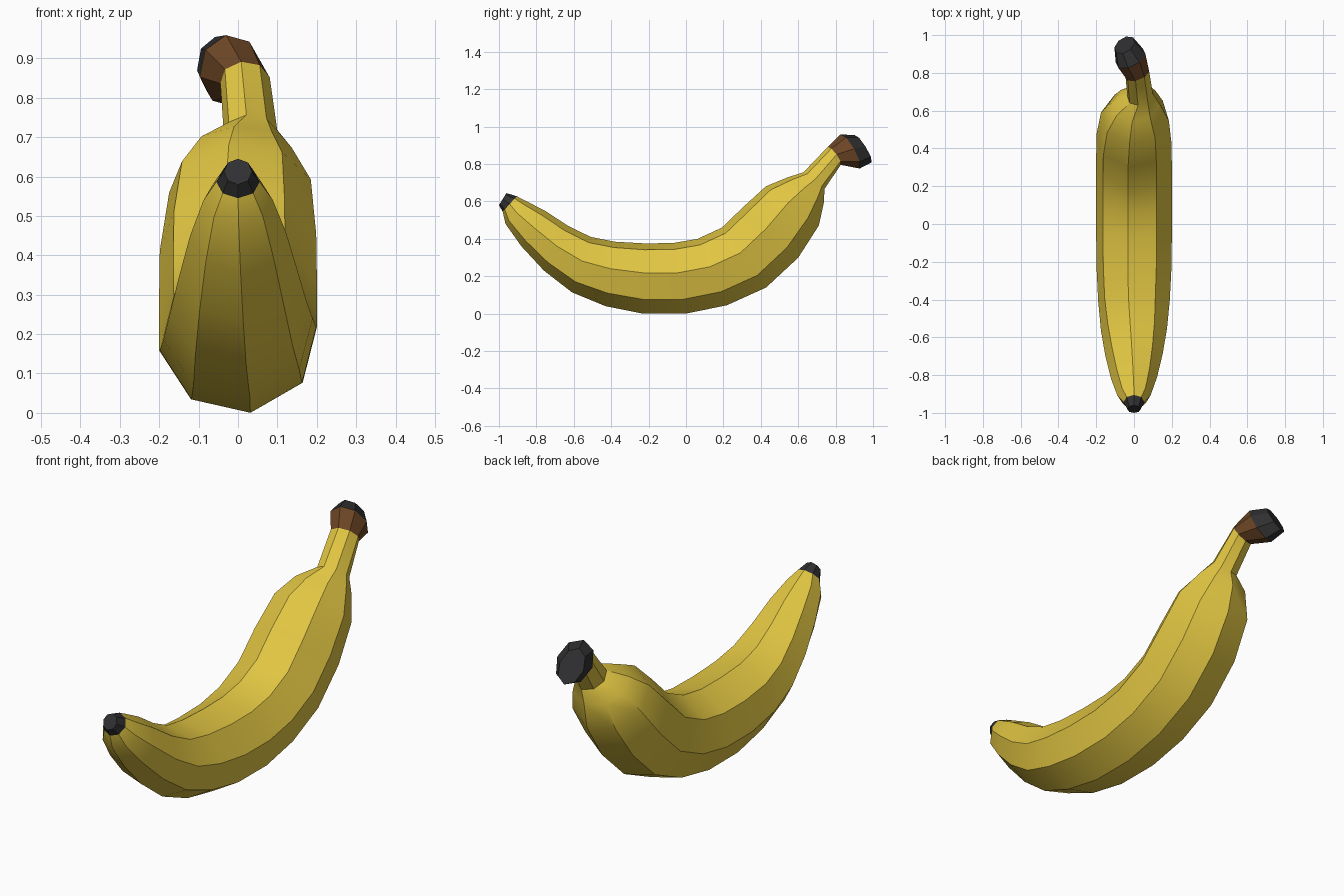
import bpy, bmesh, math
from mathutils import Vector

if "Cube" in bpy.data.objects:
    bpy.data.objects.remove(bpy.data.objects["Cube"])

SIDES = 8

# ring: underside (y, z), topside (y, z), centre x, half width, twist deg, yaw deg
tip = [
    (-1.00, .580, -.960, .645, 0, .036, 0, 0),
    (-.980, .545, -.905, .628, 0, .055, 0, 0),
]
body = [
    tip[-1],
    (-.965, .480, -.850, .600, 0, .088, 1, 0),
    (-.880, .360, -.750, .548, 0, .122, 3, 0),
    (-.760, .230, -.630, .470, 0, .152, 5, 0),
    (-.610, .113, -.510, .412, 0, .176, 7, 0),
    (-.430, .038, -.380, .387, 0, .192, 9, 0),
    (-.230, -.002, -.220, .378, 0, .201, 9, 0),
    (.000, -.002, -.070, .380, 0, .203, 9, 0),
    (.220, .043, .060, .402, 0, .203, 9, 0),
    (.430, .138, .190, .462, 0, .203, 9, 0),
    (.602, .298, .300, .568, 0, .201, 9, 0),
    (.712, .470, .425, .682, .005, .182, 9, 0),
    (.738, .600, .540, .728, .010, .128, 9, 5),
    (.738, .665, .630, .757, .032, .070, 9, 12),
    (.825, .795, .760, .892, .018, .066, 9, 16),
]
band = [body[-1], (.925, .775, .830, .960, -.018, .085, 9, 20)]
end = [band[-1], (.990, .808, .905, .955, -.050, .058, 9, 20)]


def ring_points(r):
    y0, z0, y1, z1, cx, w, twist, yaw = r
    centre = Vector((cx, (y0 + y1) / 2, (z0 + z1) / 2))
    up = Vector((0, y1 - y0, z1 - z0)) / 2
    yaw = math.radians(yaw)
    side = Vector((math.cos(yaw), math.sin(yaw), 0)) * w
    for i in range(SIDES):
        a = math.radians(twist) + i * math.tau / SIDES
        yield centre + side * math.cos(a) + up * math.sin(a)


def loft(name, rings, color, cap_first=False, cap_last=False):
    bm = bmesh.new()
    loops = [[bm.verts.new(p) for p in ring_points(r)] for r in rings]
    for a, b in zip(loops, loops[1:]):
        for i in range(SIDES):
            j = (i + 1) % SIDES
            bm.faces.new((a[i], b[i], b[j], a[j]))
    if cap_first:
        bm.faces.new(loops[0])
    if cap_last:
        bm.faces.new(loops[-1][::-1])
    bmesh.ops.recalc_face_normals(bm, faces=bm.faces[:])
    # open tubes: make sure the sides face outward
    f = bm.faces[:][0]
    mid = sum((v.co for v in loops[0] + loops[1]), Vector()) / (2 * SIDES)
    if f.normal.dot(f.calc_center_median() - mid) < 0:
        bmesh.ops.reverse_faces(bm, faces=bm.faces[:])
    me = bpy.data.meshes.new(name)
    bm.to_mesh(me)
    bm.free()
    ob = bpy.data.objects.new(name, me)
    bpy.context.collection.objects.link(ob)
    mat = bpy.data.materials.new(name + "_color")
    mat.diffuse_color = color
    mat.use_nodes = True
    mat.node_tree.nodes["Principled BSDF"].inputs["Base Color"].default_value = mat.diffuse_color
    me.materials.append(mat)
    bpy.ops.object.select_all(action='DESELECT')
    ob.select_set(True)
    bpy.context.view_layer.objects.active = ob
    bpy.ops.object.shade_smooth_by_angle(angle=math.radians(30))
    return ob


YELLOW = (.75, .56, .055, 1)
BROWN = (.15, .06, .018, 1)
BLACK = (.03, .03, .032, 1)

# fruit body, dark blossom tip, brown stem band and dark stem end
loft("peel", body, YELLOW)
loft("blossom_tip", tip, BLACK, cap_first=True)
loft("stem_band", band, BROWN)
loft("stem_end", end, BLACK, cap_last=True)
